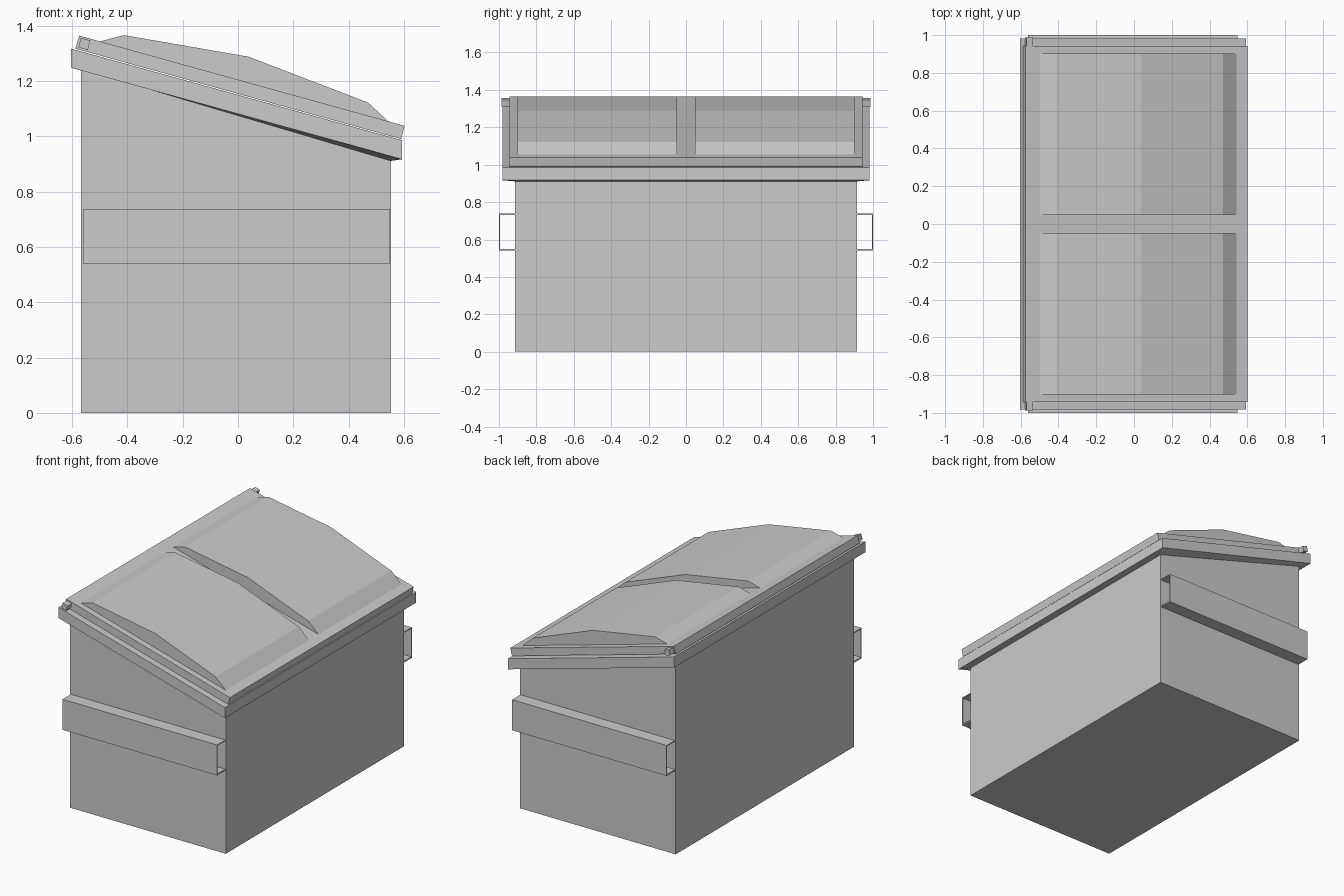
import bpy, bmesh

if "Cube" in bpy.data.objects:
    bpy.data.objects.remove(bpy.data.objects["Cube"])


def finish(name, bm, mirror=False):
    bmesh.ops.recalc_face_normals(bm, faces=bm.faces)
    mesh = bpy.data.meshes.new(name)
    bm.to_mesh(mesh)
    bm.free()
    ob = bpy.data.objects.new(name, mesh)
    bpy.context.collection.objects.link(ob)
    if mirror:
        mod = ob.modifiers.new("Mirror", 'MIRROR')
        mod.use_axis = (False, True, False)
        mod.use_mirror_merge = False
    return ob


def prism(name, profile, a, b, along='Y', mirror=False):
    """Extrude an (x, z) profile along Y, or a (y, z) profile along X."""
    bm = bmesh.new()

    def place(p, t):
        return (p[0], t, p[1]) if along == 'Y' else (t, p[0], p[1])

    ends = [[bm.verts.new(place(p, t)) for p in profile] for t in (a, b)]
    n = len(profile)
    for i in range(n):
        j = (i + 1) % n
        bm.faces.new((ends[0][i], ends[0][j], ends[1][j], ends[1][i]))
    bm.faces.new(ends[0])
    bm.faces.new(ends[1])
    return finish(name, bm, mirror)


# Container: slant-topped box, open at the top, with thin walls
body = prism("container_body", [(-0.567, 0), (0.553, 0), (0.553, 0.911), (-0.567, 1.243)],
             -0.915, 0.915)
bm = bmesh.new()
bm.from_mesh(body.data)
top = max(bm.faces, key=lambda f: f.calc_center_median().z)
bmesh.ops.delete(bm, geom=[top], context='FACES_ONLY')
bm.to_mesh(body.data)
bm.free()
wall = body.modifiers.new("Wall", 'SOLIDIFY')
wall.thickness = 0.01
wall.offset = -1

# Rim: sloping collar flared out from the top of the container
# each loop: back x, back z, front x, front z, half width
loops = [(-0.567, 1.243, 0.553, 0.911, 0.915),
         (-0.603, 1.248, 0.593, 0.917, 0.982),
         (-0.603, 1.317, 0.593, 0.986, 0.982),
         (-0.557, 1.304, 0.543, 0.999, 0.905)]
bm = bmesh.new()
rings = [[bm.verts.new(c) for c in ((xb, -w, zb), (xf, -w, zf), (xf, w, zf), (xb, w, zb))]
         for xb, zb, xf, zf, w in loops]
for k in range(4):
    r, s = rings[k], rings[(k + 1) % 4]
    for i in range(4):
        j = (i + 1) % 4
        bm.faces.new((r[i], r[j], s[j], s[i]))
finish("top_rim", bm)

# Lid plate lying on the rim
prism("lid_plate", [(-0.588, 1.317), (0.590, 0.990), (0.602, 1.038), (-0.574, 1.364)],
      -0.943, 0.943)

# Two raised, faceted lid panels
prism("lid_panel", [(-0.51, 1.34), (-0.413, 1.366), (0.038, 1.288),
                    (0.47, 1.122), (0.545, 1.053), (0.54, 1.045), (-0.50, 1.333)],
      0.048, 0.902, mirror=True)

# Square hinge pin ends
prism("hinge_pin", [(-0.568, 1.356), (-0.534, 1.346), (-0.543, 1.312), (-0.577, 1.322)],
      0.90, 0.987, mirror=True)

# Lifting pockets: thin channels open at both ends
prism("lifting_pocket", [(0.915, 0.738), (1.0, 0.738), (1.0, 0.54), (0.915, 0.54),
                         (0.915, 0.549), (0.994, 0.549), (0.994, 0.732), (0.915, 0.732)],
      -0.561, 0.549, along='X', mirror=True)
